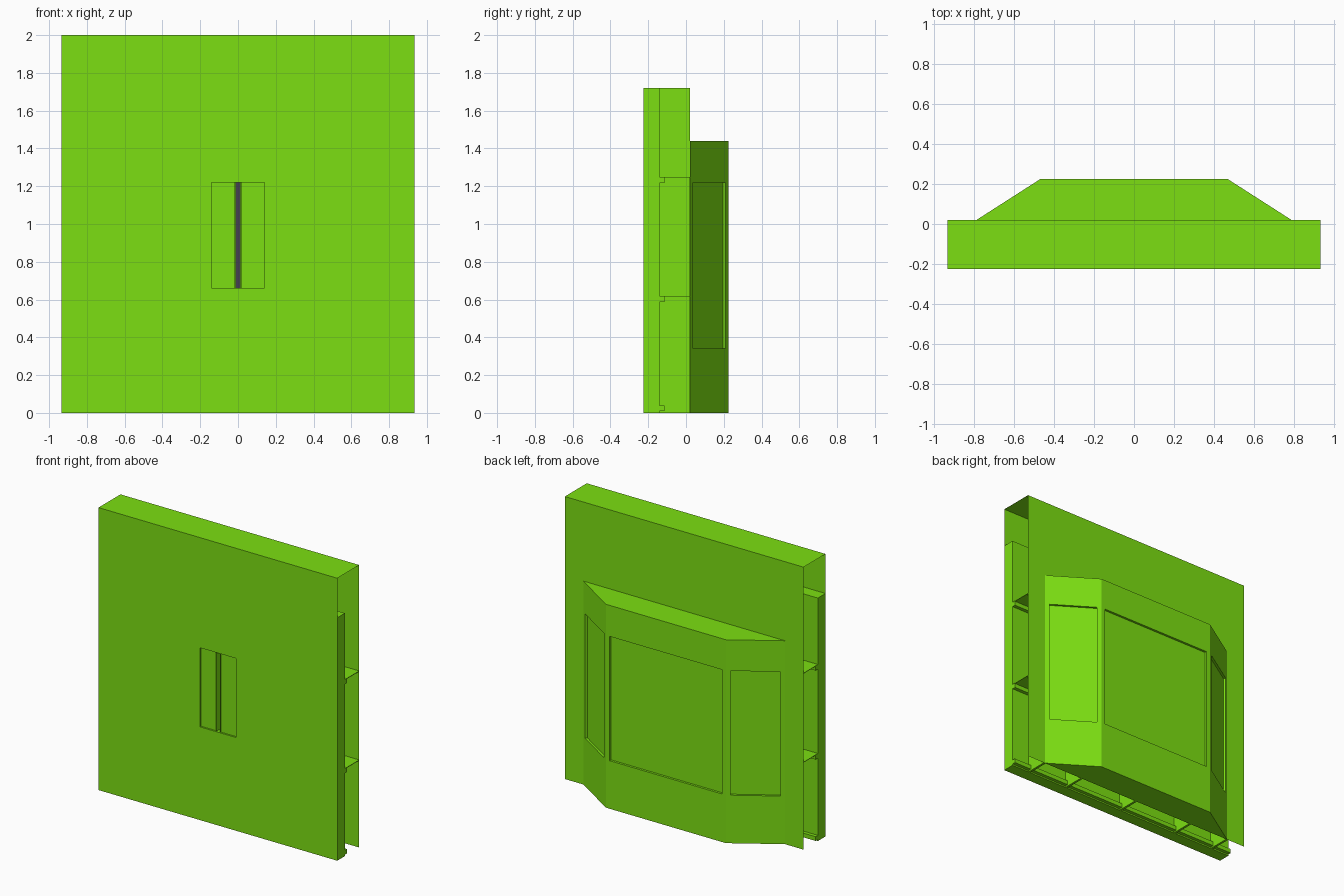
import bpy, bmesh
from mathutils import Vector

if "Cube" in bpy.data.objects:
    bpy.data.objects.remove(bpy.data.objects["Cube"])

W, H = 0.935, 2.0
FRONT, CORE, WALL, BAY = -0.225, -0.14, 0.02, 0.225


def material(name, color):
    m = bpy.data.materials.new(name)
    m.diffuse_color = color
    m.use_nodes = True
    m.node_tree.nodes["Principled BSDF"].inputs["Base Color"].default_value = m.diffuse_color
    return m


GREEN = material("lime_paint", (0.2, 0.74, 0.006, 1))
DARK = material("dark_strip", (0.06, 0.05, 0.08, 1))


def finish(name, bm, mat=GREEN):
    bmesh.ops.remove_doubles(bm, verts=bm.verts, dist=0.0002)
    me = bpy.data.meshes.new(name)
    bm.to_mesh(me)
    bm.free()
    me.materials.append(mat)
    ob = bpy.data.objects.new(name, me)
    bpy.context.collection.objects.link(ob)
    return ob


def face(bm, pts):
    return bm.faces.new([bm.verts.new(p) for p in pts])


def panel(bm, a, b, us, zs, depths):
    """Upright panel from a to b; depths {(column, row): recess} sinks cells."""
    a, b = Vector((*a, 0)), Vector((*b, 0))
    d = (b - a).normalized()
    n = Vector((d.y, -d.x, 0))
    for i in range(len(us) - 1):
        for j in range(len(zs) - 1):
            ring = [a + d * u + Vector((0, 0, z)) for u, z in
                    ((us[i], zs[j]), (us[i + 1], zs[j]),
                     (us[i + 1], zs[j + 1]), (us[i], zs[j + 1]))]
            r = depths.get((i, j), 0)
            sunk = [p - n * r for p in ring]
            face(bm, sunk)
            if r:
                for k in range(4):
                    m = (k + 1) % 4
                    face(bm, (ring[k], ring[m], sunk[m], sunk[k]))


def box(name, x0, x1, y0, y1, z0, z1, mat=GREEN, open_front=False):
    bm = bmesh.new()
    bmesh.ops.create_cube(bm, size=1)
    for v in bm.verts:
        v.co = ((x0 + x1) / 2 + v.co.x * (x1 - x0),
                (y0 + y1) / 2 + v.co.y * (y1 - y0),
                (z0 + z1) / 2 + v.co.z * (z1 - z0))
    if open_front:
        bm.normal_update()
        gone = [f for f in bm.faces if f.normal.y < -0.9]
        bmesh.ops.delete(bm, geom=gone, context='FACES')
    return finish(name, bm, mat)


# Front sheet with two sunken panes and a deep centre slot
bm = bmesh.new()
panel(bm, (-W, FRONT), (W, FRONT),
      [0, W - 0.14, W - 0.015, W + 0.015, W + 0.14, 2 * W],
      [0, 0.66, 1.22, H], {(1, 1): 0.012, (2, 1): 0.07, (3, 1): 0.012})
finish("front_sheet", bm)
box("slot_strip", -0.0145, 0.0145, -0.165, -0.156, 0.661, 1.219, DARK)

# Thick core behind the front sheet
box("wall_core", -W, W, FRONT, CORE, 0, 1.72, open_front=True)

# Top sheet and back sheet, ends left open
bm = bmesh.new()
face(bm, [(-W, FRONT, H), (W, FRONT, H), (W, WALL, H), (-W, WALL, H)])
finish("top_sheet", bm)
bm = bmesh.new()
face(bm, [(W, WALL, 0), (-W, WALL, 0), (-W, WALL, H), (W, WALL, H)])
finish("back_sheet", bm)

# Ribs, shelves and battens in the hollow
for x in (-0.79, -0.47, 0, 0.47, 0.79):
    box("rib", x - 0.008, x + 0.008, CORE, WALL, 0, 1.72 if x == 0 else 1.25)
for z in (0.62, 1.25):
    box("shelf", -W, W, CORE, WALL, z - 0.004, z)
for z in (0.04, 0.616, 1.246):
    box("batten", -W, W, CORE, CORE + 0.025, z - 0.03, z)

# Bay with a sunken window in each of its three sides
plan = [(0.79, WALL), (0.47, BAY), (-0.47, BAY), (-0.79, WALL)]
bm = bmesh.new()
for a, b in zip(plan, plan[1:]):
    length = (Vector(b) - Vector(a)).length
    panel(bm, a, b, [0, 0.03, length - 0.03, length],
          [0, 0.34, 1.22, 1.44], {(1, 1): 0.016})
face(bm, [(x, y, 1.44) for x, y in plan])
face(bm, [(x, y, 0) for x, y in reversed(plan)])
finish("bay_window", bm)
